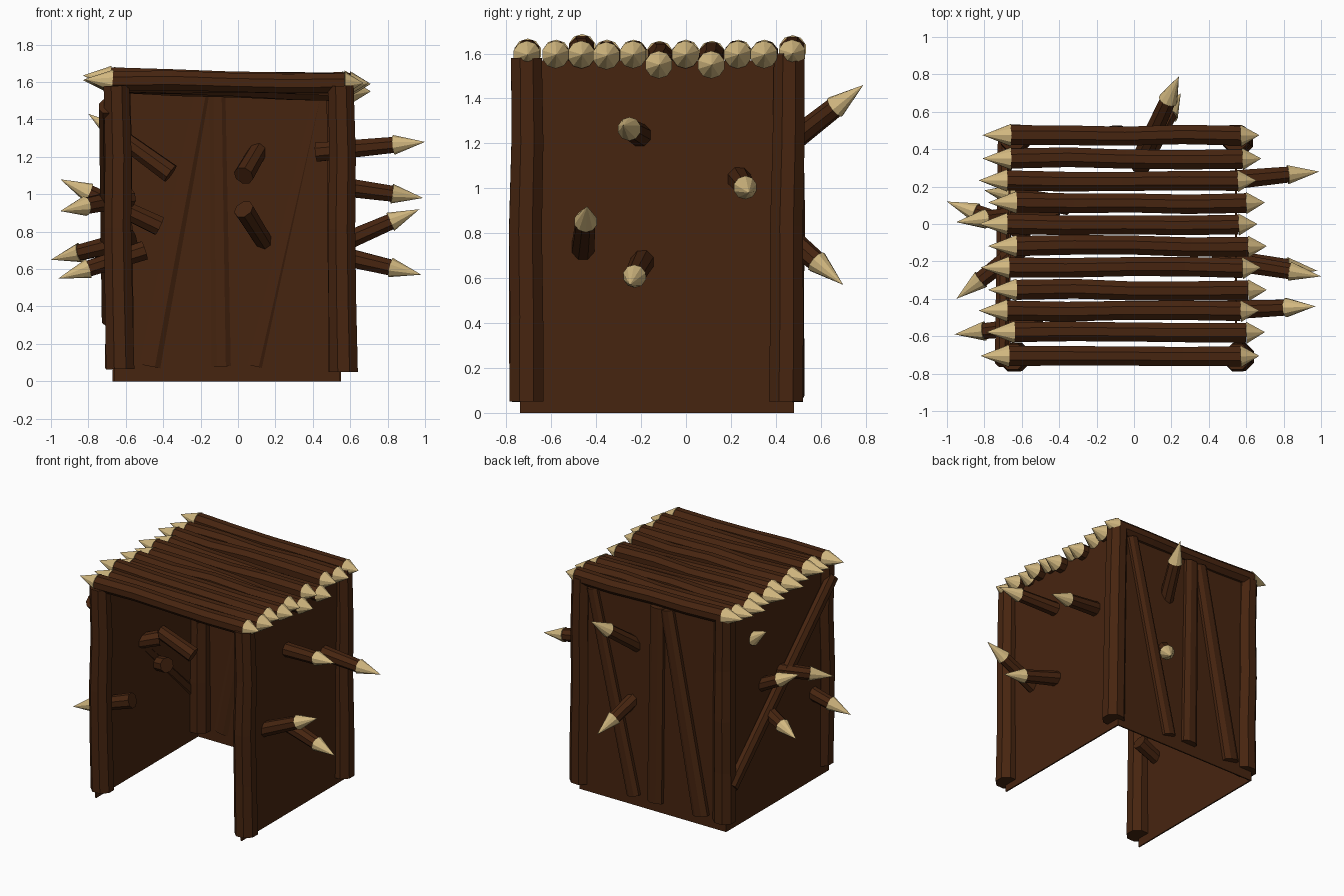
import bpy, bmesh, math, random
from mathutils import Vector

if "Cube" in bpy.data.objects:
    bpy.data.objects.remove(bpy.data.objects["Cube"])

random.seed(4)


def material(name, rgb):
    m = bpy.data.materials.new(name)
    m.diffuse_color = (*rgb, 1)
    m.use_nodes = True
    m.node_tree.nodes["Principled BSDF"].inputs["Base Color"].default_value = m.diffuse_color
    return m


BROWN = material("dark_brown_wood", (0.062, 0.018, 0.005))
TAN = material("pale_cut_wood", (0.66, 0.49, 0.22))


def tube(name, pts, radii, mat, sides=8, up=(0, 0, 1), flat=1.0):
    """Faceted tube through pts; a zero radius makes a point. flat squashes along up."""
    pts = [Vector(p) for p in pts]
    d = (pts[-1] - pts[0]).normalized()
    a = d.cross(Vector(up)).normalized()
    b = a.cross(d)
    bm = bmesh.new()
    rings = []
    for p, r in zip(pts, radii):
        if r == 0:
            rings.append([bm.verts.new(p)] * sides)
            continue
        ring = []
        for i in range(sides):
            t = 2 * math.pi * (i + 0.5) / sides
            ring.append(bm.verts.new(p + a * r * math.cos(t) + b * r * flat * math.sin(t)))
        rings.append(ring)
    for r0, r1 in zip(rings, rings[1:]):
        for i in range(sides):
            j = (i + 1) % sides
            vs = list(dict.fromkeys((r0[i], r0[j], r1[j], r1[i])))
            bm.faces.new(vs)
    for r, rad in ((rings[0], radii[0]), (rings[-1], radii[-1])):
        if rad:
            bm.faces.new(r)
    bmesh.ops.recalc_face_normals(bm, faces=bm.faces)
    me = bpy.data.meshes.new(name)
    bm.to_mesh(me)
    bm.free()
    me.materials.append(mat)
    ob = bpy.data.objects.new(name, me)
    bpy.context.collection.objects.link(ob)
    return ob


def bent(p, q, amount, n=4):
    """Points from p to q with slight wobble in between."""
    p, q = Vector(p), Vector(q)
    out = []
    for i in range(n + 1):
        v = p.lerp(q, i / n)
        if 0 < i < n:
            v += Vector([random.uniform(-amount, amount) for _ in range(3)])
        out.append(v)
    return out


def box(name, lo, hi):
    lo, hi = Vector(lo), Vector(hi)
    bpy.ops.mesh.primitive_cube_add(size=1, location=(lo + hi) / 2)
    ob = bpy.context.object
    ob.name = name
    ob.scale = hi - lo
    ob.data.materials.append(BROWN)


# Three thin walls, open at the front
XL, XR, YF, YB, TOP = -0.67, 0.55, -0.74, 0.48, 1.57
box("left_wall", (XL, YF, 0), (XL + 0.01, YB, TOP))
box("right_wall", (XR - 0.01, YF, 0), (XR, YB, TOP))
box("back_wall", (XL, YB - 0.01, 0), (XR, YB, TOP))

# Four corner posts
for name, bottom, top in (
    ("front_left_post", (-0.63, -0.71, 0.065), (-0.65, -0.71, 1.58)),
    ("front_right_post", (0.565, -0.71, 0.05), (0.55, -0.71, 1.58)),
    ("back_left_post", (-0.635, 0.45, 0.07), (-0.645, 0.46, 1.6)),
    ("back_right_post", (0.56, 0.445, 0.05), (0.54, 0.46, 1.6)),
):
    tube(name, bent(bottom, top, 0.006), [0.082, 0.08, 0.079, 0.077, 0.074], BROWN, up=(0, 1, 0))

# Roof logs with a sharpened point at each end
# (y, left tip x, right tip x, left z, right z)
roof = [
    (-0.705, -0.82, 0.67, 1.605, 1.595), (-0.578, -0.79, 0.70, 1.60, 1.595),
    (-0.463, -0.83, 0.67, 1.625, 1.595), (-0.352, -0.78, 0.71, 1.60, 1.59),
    (-0.233, -0.82, 0.68, 1.60, 1.595), (-0.118, -0.78, 0.71, 1.595, 1.55),
    (0.0, -0.83, 0.66, 1.60, 1.595), (0.115, -0.78, 0.70, 1.595, 1.55),
    (0.233, -0.83, 0.655, 1.60, 1.595), (0.35, -0.81, 0.68, 1.60, 1.595),
    (0.475, -0.81, 0.67, 1.62, 1.60),
]
for y, tl, tr, zl, zr in roof:
    l, r = Vector((tl + 0.15, y, zl)), Vector((tr - 0.1, y - 0.003, zr))
    tube("roof_log", bent(l, r, 0.008), [0.058, 0.057, 0.055, 0.056, 0.057], BROWN)
    tube("roof_log_left_point", [l, (tl, y, zl + 0.01)], [0.062, 0], TAN, 10)
    tube("roof_log_right_point", [r, (tr, y, zr)], [0.062, 0], TAN, 10)

# Braces nailed across the back and left walls
for p, q, r0, r1 in (
    ((0.09, 0.49, 0.08), (0.43, 0.495, 1.55), 0.055, 0.045),
    ((-0.09, 0.49, 0.08), (-0.11, 0.49, 1.55), 0.065, 0.058),
    ((-0.47, 0.49, 0.08), (-0.19, 0.49, 1.55), 0.068, 0.055),
):
    tube("back_brace", [p, q], [r0, r1], BROWN, up=(0, 1, 0), flat=0.6)
tube("left_brace", [(-0.69, 0.44, 0.33), (-0.705, -0.73, 1.47)], [0.055, 0.055], BROWN,
     up=(1, 0, 0), flat=0.75)

# Sharpened stakes driven through the walls (inner end, tip)
stakes = [
    ((0.42, -0.185, 1.225), (1.0, -0.28, 1.28)),
    ((0.52, 0.235, 1.045), (0.99, 0.28, 0.98)),
    ((0.51, -0.46, 0.72), (0.97, -0.44, 0.92)),
    ((0.51, -0.19, 0.68), (0.98, -0.25, 0.57)),
    ((-0.36, 0.1, 1.11), (-0.80, 0.18, 1.43)),
    ((-0.42, 0.07, 0.83), (-0.95, 0.01, 1.08)),
    ((-0.58, -0.11, 0.985), (-0.95, -0.40, 0.91)),
    ((-0.56, -0.045, 0.76), (-1.0, 0.12, 0.65)),
    ((-0.50, -0.54, 0.70), (-0.96, -0.59, 0.55)),
    ((0.03, 0.33, 1.10), (0.24, 0.79, 1.46)),
    ((0.03, 0.30, 0.92), (0.25, 0.70, 0.57)),
]
for p, q in stakes:
    p, q = Vector(p), Vector(q)
    neck = q - (q - p).normalized() * 0.17
    tube("wall_stake", [p, neck], [0.055, 0.046], BROWN)
    tube("wall_stake_point", [neck, q], [0.053, 0], TAN, 10)
